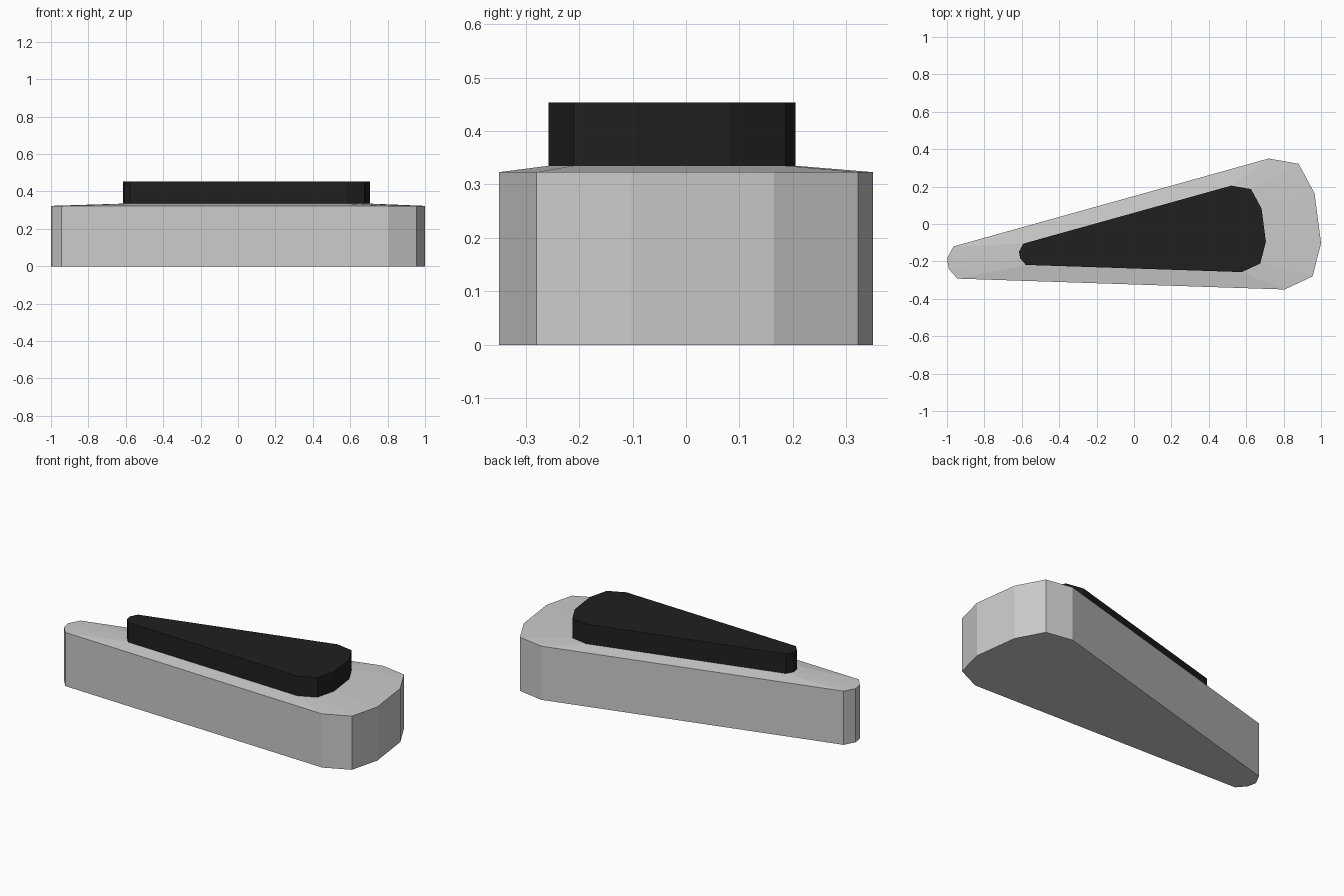
import bpy, bmesh

if "Cube" in bpy.data.objects:
    bpy.data.objects.remove(bpy.data.objects["Cube"])

# Rounded wedge outline, counter-clockwise from above
OUTLINE = [(-0.965, -0.12), (-1.0, -0.185), (-0.99, -0.24), (-0.945, -0.292),
           (0.805, -0.35), (0.955, -0.28), (1.0, -0.103), (0.965, 0.165),
           (0.88, 0.322), (0.72, 0.35)]


def material(name, rgb):
    m = bpy.data.materials.new(name)
    m.diffuse_color = (*rgb, 1)
    m.use_nodes = True
    m.node_tree.nodes["Principled BSDF"].inputs["Base Color"].default_value = m.diffuse_color
    return m


def ring(z, scale=1.0, cx=0.0, cy=0.0):
    return [(x * scale + cx, y * scale + cy, z) for x, y in OUTLINE]


def loft(name, rings, mat):
    """Solid through stacked outlines, capped at both ends."""
    bm = bmesh.new()
    loops = [[bm.verts.new(p) for p in r] for r in rings]
    for a, b in zip(loops, loops[1:]):
        for i in range(len(a)):
            j = (i + 1) % len(a)
            bm.faces.new((a[i], a[j], b[j], b[i]))
    bm.faces.new(loops[0][::-1])
    bm.faces.new(loops[-1])
    bmesh.ops.recalc_face_normals(bm, faces=bm.faces)
    me = bpy.data.meshes.new(name)
    bm.to_mesh(me)
    bm.free()
    me.materials.append(mat)
    ob = bpy.data.objects.new(name, me)
    bpy.context.collection.objects.link(ob)
    return ob


grey = material("light grey", (0.6, 0.6, 0.585))
black = material("soft black", (0.014, 0.014, 0.014))
INNER = (0.66, 0.045, -0.026)

# Grey body with a slightly sloped shoulder
loft("body", [ring(0), ring(0.323), ring(0.335, *INNER)], grey)

# Dark raised pad, the same outline scaled down
loft("top_pad", [ring(0.335, *INNER), ring(0.453, *INNER)], black)
